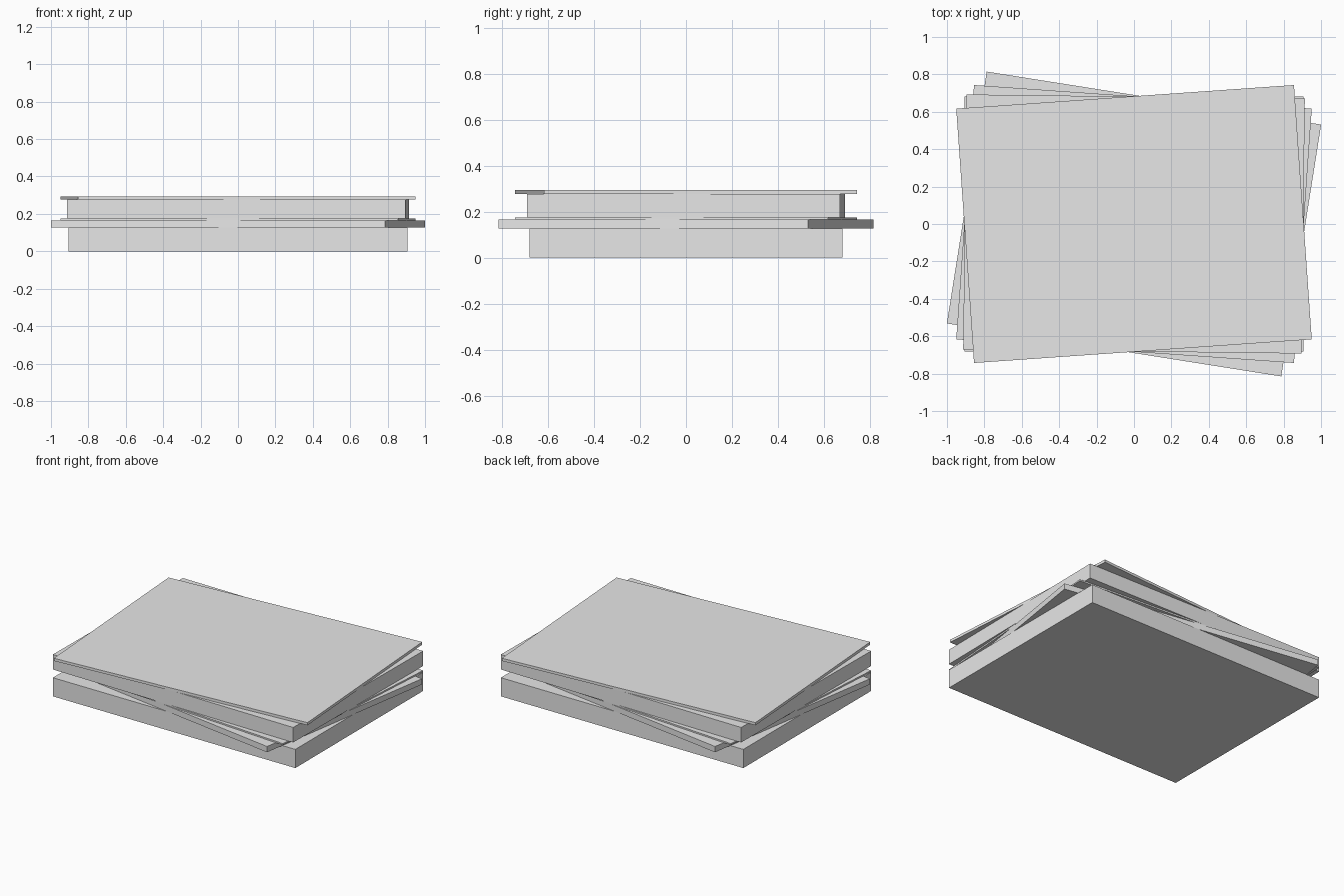
import bpy, math

if "Cube" in bpy.data.objects:
    bpy.data.objects.remove(bpy.data.objects["Cube"])

# One plain grey for the whole stack
grey = bpy.data.materials.new("plain grey")
grey.diffuse_color = (0.8, 0.8, 0.8, 1)
grey.use_nodes = True
grey.node_tree.nodes["Principled BSDF"].inputs["Base Color"].default_value = grey.diffuse_color

WIDTH, DEPTH = 1.81, 1.363


def slab(name, z0, z1, degrees):
    """Flat rectangular board between two heights, turned about the stack axis."""
    bpy.ops.mesh.primitive_cube_add(size=1, location=(0, 0, (z0 + z1) / 2),
                                    rotation=(0, 0, math.radians(degrees)))
    ob = bpy.context.object
    ob.name = name
    ob.scale = (WIDTH, DEPTH, z1 - z0)
    ob.data.materials.append(grey)


# Stack of equal-sized boards, from the bottom up
for args in [
    ("bottom_thick_slab", 0.0, 0.126, 0),
    ("twisted_slab", 0.126, 0.165, -9),
    ("thin_lower_sheet", 0.165, 0.175, -4),
    ("upper_thick_slab", 0.175, 0.276, -0.7),
    ("top_sheet", 0.276, 0.294, 4),
]:
    slab(*args)
